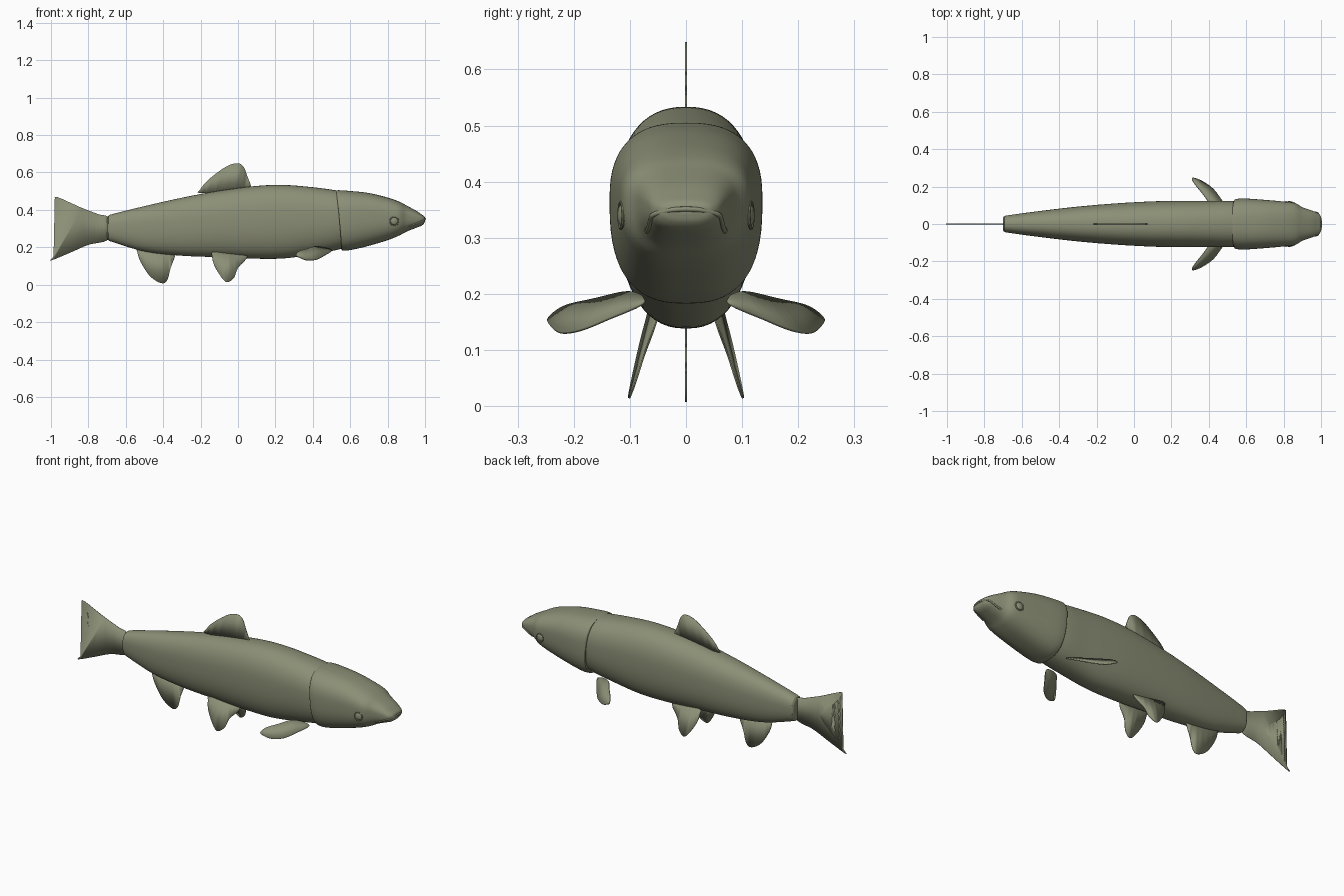
import bpy, bmesh, math
from mathutils import Vector

cube = bpy.data.objects.get("Cube")
if cube:
    bpy.data.objects.remove(cube)

olive = bpy.data.materials.new("olive_grey")
olive.use_nodes = True
colour = (0.26, 0.275, 0.18, 1)
olive.diffuse_color = colour
bsdf = olive.node_tree.nodes["Principled BSDF"]
bsdf.inputs["Base Color"].default_value = colour
bsdf.inputs["Roughness"].default_value = 0.6


def smooth_path(pts, steps, closed=False):
    """Catmull-Rom interpolation of tuples of any length."""
    n, out = len(pts), []
    for i in range(n if closed else n - 1):
        idx = [i - 1, i, i + 1, i + 2]
        idx = [k % n if closed else min(max(k, 0), n - 1) for k in idx]
        quad = list(zip(*[pts[k] for k in idx]))
        for s in range(steps):
            t = s / steps
            out.append(tuple(0.5 * (2 * b + (c - a) * t + (2 * a - 5 * b + 4 * c - d) * t * t
                             + (3 * b - a - 3 * c + d) * t ** 3) for a, b, c, d in quad))
    if not closed:
        out.append(tuple(pts[-1]))
    return out


def finish(name, bm, angle=40):
    bmesh.ops.recalc_face_normals(bm, faces=bm.faces)
    mesh = bpy.data.meshes.new(name)
    bm.to_mesh(mesh)
    bm.free()
    mesh.materials.append(olive)
    ob = bpy.data.objects.new(name, mesh)
    bpy.context.collection.objects.link(ob)
    bpy.ops.object.select_all(action="DESELECT")
    ob.select_set(True)
    bpy.context.view_layer.objects.active = ob
    bpy.ops.object.shade_smooth_by_angle(angle=math.radians(angle))
    return ob


def power(v, p):
    return math.copysign(abs(v) ** p, v)


def section(station, a, squareness):
    """Point on a rounded cross-section, widest a little above the middle."""
    x, low, high, half = station
    mid = low + (high - low) * 0.57
    s = power(math.sin(a), 2 / squareness)
    return Vector((x, half * power(math.cos(a), 2 / squareness),
                   mid + s * ((high - mid) if s > 0 else (mid - low))))


def loft(name, stations, squareness, sweep=0, steps=6, sides=64):
    bm = bmesh.new()
    rings = []
    for i, st in enumerate(smooth_path(stations, steps)):
        ring = []
        for k in range(sides):
            p = section(st, 2 * math.pi * k / sides, squareness)
            # slant the rear rim backward toward the top
            p.x += sweep * max(0, 1 - i / 12) * (st[2] - p.z) / (st[2] - st[1])
            ring.append(bm.verts.new(p))
        rings.append(ring)
    for r, q in zip(rings, rings[1:]):
        for k in range(sides):
            m = (k + 1) % sides
            bm.faces.new((r[k], r[m], q[m], q[k]))
    bm.faces.new(rings[0])
    bm.faces.new(rings[-1])
    return finish(name, bm)


def fin(name, outline, thickness=0.003):
    """Thin sheet fanned from the middle of a smooth outline."""
    pts = smooth_path(outline, 6, closed=True)
    bm = bmesh.new()
    vs = [bm.verts.new(p) for p in pts]
    face = bm.faces.new(vs)
    bmesh.ops.triangulate(bm, faces=[face])
    ob = finish(name, bm)
    mod = ob.modifiers.new("thickness", "SOLIDIFY")
    mod.thickness = thickness
    mod.offset = 0
    return ob


# Trunk and head: x, underside, top, half width
trunk = [(-.70, .255, .35, .032), (-.695, .24, .365, .04), (-.67, .228, .378, .047),
         (-.5, .178, .42, .07), (-.3, .155, .465, .093), (-.1, .147, .502, .11),
         (.1, .139, .528, .121), (.25, .141, .533, .124), (.4, .162, .521, .124),
         (.52, .184, .505, .123), (.62, .21, .485, .11)]
loft("trunk", trunk, 2.35)

head = [(.525, .19, .503, .125), (.54, .184, .505, .134), (.6, .185, .501, .136),
        (.7, .208, .49, .129), (.8, .238, .466, .12), (.86, .262, .445, .112),
        (.9, .283, .424, .09), (.95, .303, .397, .072), (.98, .315, .377, .06),
        (.995, .328, .366, .046), (1.0, .342, .358, .03)]
loft("head", head, 2.6, sweep=.035)
head_path = smooth_path(head, 12)


def head_side(x, z):
    """Half width of the head surface at x and z."""
    st = min(head_path, key=lambda s: abs(s[0] - x))
    return min((section(st, i * math.pi / 400 - math.pi / 2, 2.6) for i in range(401)),
               key=lambda p: abs(p.z - z)).y


# Lip ridge following the arched mouth
side = []
for x, z in [(.915, .312), (.94, .32), (.965, .332), (.985, .342)]:
    side.append((x, head_side(x, z), z))
mouth = side + [(1.0, .022, .35), (1.0, -.022, .35)] + [(x, -y, z) for x, y, z in reversed(side)]
curve = bpy.data.curves.new("mouth_lip", "CURVE")
curve.dimensions = "3D"
curve.bevel_depth = .0045
curve.bevel_resolution = 3
curve.use_fill_caps = True
spline = curve.splines.new("POLY")
path = smooth_path(mouth, 6)
spline.points.add(len(path) - 1)
for point, p in zip(spline.points, path):
    point.co = (p[0] - .001, p[1], p[2], 1)
curve.materials.append(olive)
bpy.context.collection.objects.link(bpy.data.objects.new("mouth_lip", curve))

# Eyes: low domes with a thin rim
for label, s in (("left", 1), ("right", -1)):
    y = head_side(.835, .34)
    turn = (math.pi / 2, 0, s * -.15)
    bpy.ops.mesh.primitive_uv_sphere_add(segments=32, ring_count=16, radius=.02,
                                         location=(.835, s * (y - .002), .34), rotation=turn)
    eye = bpy.context.object
    eye.name = label + "_eye" if s > 0 else "right_eye"
    eye.scale = (1, 1, .4)
    eye.data.materials.append(olive)
    bpy.ops.object.shade_smooth_by_angle()
    bpy.ops.mesh.primitive_torus_add(major_radius=.023, minor_radius=.003, major_segments=40,
                                     minor_segments=8, location=(.835, s * y, .34), rotation=turn)
    rim = bpy.context.object
    rim.name = label + "_eye_rim"
    rim.data.materials.append(olive)
    bpy.ops.object.shade_smooth_by_angle()


# Upright fins on the centre line
def upright(name, pts):
    fin(name, [(x, 0, z) for x, z in pts])


upright("dorsal_fin", [(-.195, .49), (-.2, .51), (-.17, .55), (-.11, .6), (-.05, .638), (0, .649),
                       (.03, .63), (.05, .58), (.07, .525), (.06, .505)])
upright("anal_fin", [(-.53, .2), (-.538, .175), (-.52, .12), (-.47, .045), (-.41, .008),
                     (-.378, .025), (-.36, .09), (-.335, .16), (-.35, .18)])
upright("tail_fin", [(-.69, .355), (-.75, .378), (-.85, .417), (-.965, .468), (-.975, .452),
                     (-.93, .395), (-.865, .34), (-.842, .305), (-.87, .262), (-.94, .195),
                     (-.992, .145), (-.998, .13), (-.9, .17), (-.8, .213), (-.69, .245)])

# Paired belly and breast fins
pelvic = [(-.125, .175), (-.138, .15), (-.125, .1), (-.085, .035), (-.055, .014), (-.02, .04),
          (0, .09), (.045, .14), (.03, .165)]
pectoral = [(.5, .075, .185), (.46, .14, .155), (.42, .19, .135), (.37, .225, .131),
            (.33, .243, .145), (.31, .243, .158), (.325, .215, .178), (.365, .165, .19),
            (.42, .1, .203)]
for label, s in (("left", 1), ("right", -1)):
    fin(label + "_pelvic_fin",
        [(x, s * (.058 - .1 * x + (.15 - z) * .28), z) for x, z in pelvic])
    fin(label + "_pectoral_fin", [(x, s * y, z) for x, y, z in pectoral], .005)
